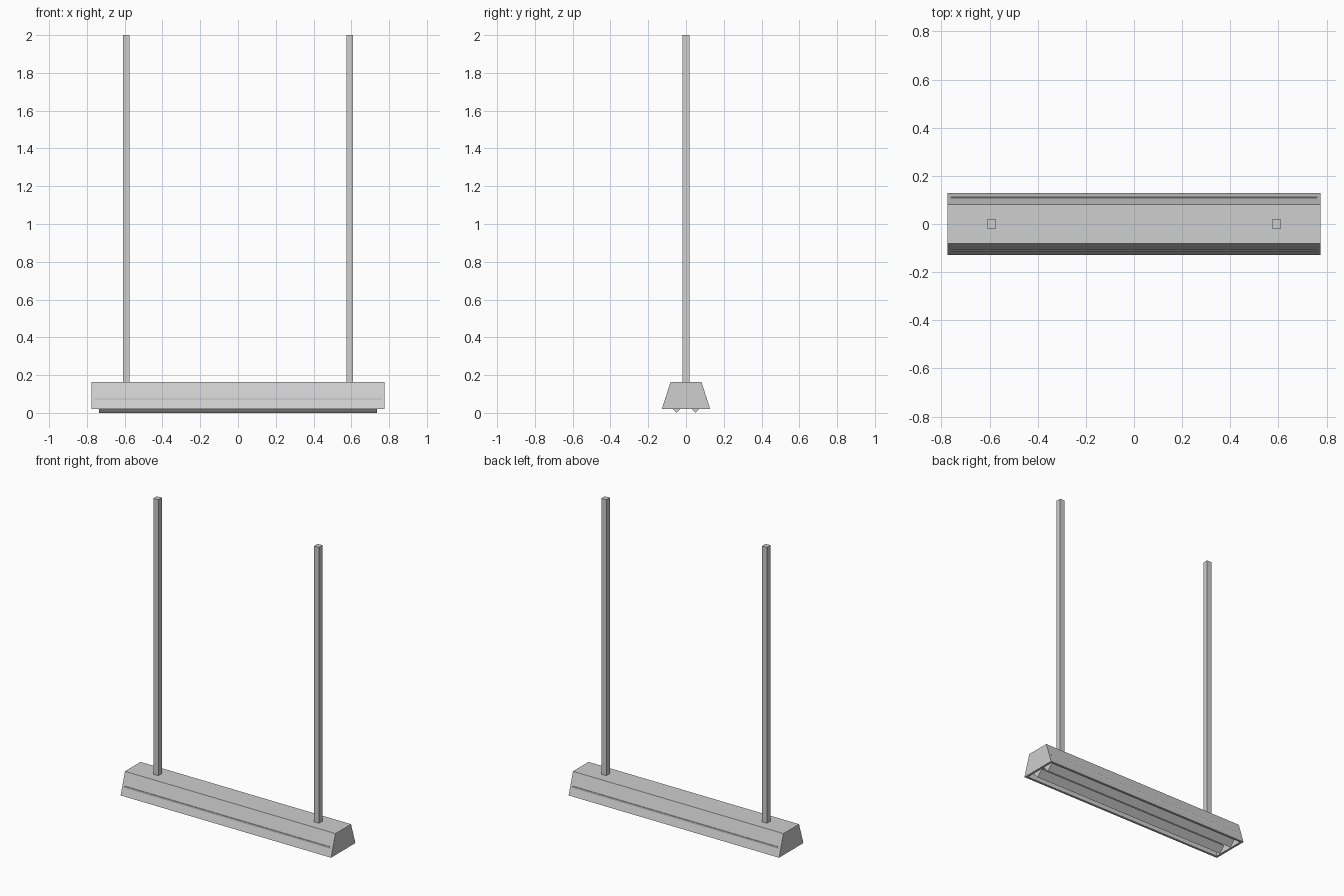
import bpy, bmesh, math
from mathutils import Vector

cube = bpy.data.objects.get("Cube")
if cube:
    bpy.data.objects.remove(cube, do_unlink=True)

grey = bpy.data.materials.new("light grey")
grey.use_nodes = True
COLOUR = (0.62, 0.62, 0.62, 1)
grey.diffuse_color = COLOUR
grey.node_tree.nodes["Principled BSDF"].inputs["Base Color"].default_value = COLOUR


def finish(name, bm):
    bmesh.ops.recalc_face_normals(bm, faces=bm.faces)
    mesh = bpy.data.meshes.new(name)
    bm.to_mesh(mesh)
    bm.free()
    mesh.materials.append(grey)
    obj = bpy.data.objects.new(name, mesh)
    bpy.context.collection.objects.link(obj)
    return obj


def prism(profile, half_length):
    """Extrude a (y, z) profile along x, centred on x = 0."""
    bm = bmesh.new()
    face = bm.faces.new([bm.verts.new((-half_length, y, z)) for y, z in profile])
    out = bmesh.ops.extrude_face_region(bm, geom=[face])
    verts = [v for v in out["geom"] if isinstance(v, bmesh.types.BMVert)]
    bmesh.ops.translate(bm, verts=verts, vec=(2 * half_length, 0, 0))
    return bm


# Tapered housing with a recess sunk into its underside
BOTTOM, TOP = 0.02, 0.163
bm = prism([(-0.128, BOTTOM), (0.128, BOTTOM), (0.082, TOP), (-0.082, TOP)], 0.775)
bmesh.ops.recalc_face_normals(bm, faces=bm.faces)
under = min(bm.faces, key=lambda f: f.calc_center_median().z)
bmesh.ops.inset_region(bm, faces=[under], thickness=0.022)
out = bmesh.ops.extrude_face_region(bm, geom=[under])
verts = [v for v in out["geom"] if isinstance(v, bmesh.types.BMVert)]
bmesh.ops.translate(bm, verts=verts, vec=(0, 0, 0.06))
if under.is_valid:
    bmesh.ops.delete(bm, geom=[under], context="FACES_ONLY")
finish("housing", bm)

for side, sign in (("right", -1), ("left", 1)):
    # Square hanging rod
    bm = bmesh.new()
    bmesh.ops.create_cube(bm, size=1)
    bmesh.ops.scale(bm, verts=bm.verts, vec=(0.036, 0.036, 2 - TOP))
    bmesh.ops.translate(bm, verts=bm.verts, vec=(sign * 0.592, 0, (2 + TOP) / 2))
    finish(side + "_hanging_rod", bm)

for place, sign in (("front", -1), ("back", 1)):
    # Four-sided lamp tube standing on its edge
    r = 0.04
    ring = [(sign * 0.05 + r * math.cos(i * math.pi / 2),
             r + r * math.sin(i * math.pi / 2)) for i in range(4)]
    finish(place + "_lamp_tube", prism(ring, 0.735))
